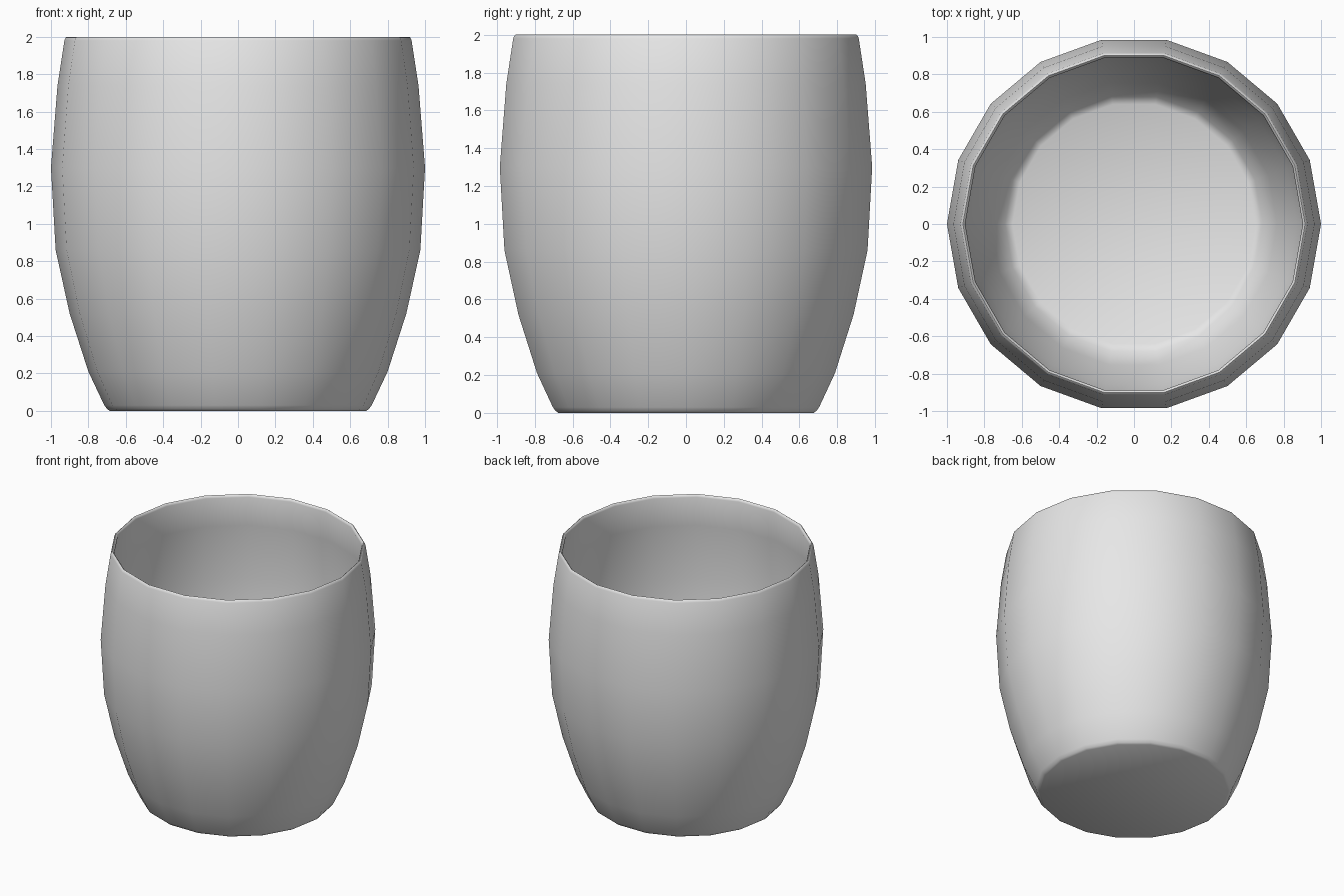
import bpy
import bmesh
import math

cube = bpy.data.objects.get("Cube")
if cube:
    bpy.data.objects.remove(cube, do_unlink=True)

SIDES = 18


def make_material(name, colour):
    mat = bpy.data.materials.new(name)
    mat.use_nodes = True
    mat.diffuse_color = colour
    mat.node_tree.nodes["Principled BSDF"].inputs["Base Color"].default_value = colour
    return mat


def lathe(name, profile, mat):
    """Turn a (radius, height) profile around z and cap both ends."""
    bm = bmesh.new()
    rings = []
    for radius, height in profile:
        ring = []
        for i in range(SIDES):
            a = math.tau * i / SIDES
            ring.append(bm.verts.new((radius * math.cos(a), radius * math.sin(a), height)))
        rings.append(ring)
    for low, high in zip(rings, rings[1:]):
        for i in range(SIDES):
            j = (i + 1) % SIDES
            bm.faces.new((low[i], low[j], high[j], high[i]))
    bm.faces.new(rings[0][::-1])
    bm.faces.new(rings[-1])
    mesh = bpy.data.meshes.new(name)
    bm.to_mesh(mesh)
    bm.free()
    mesh.materials.append(mat)
    obj = bpy.data.objects.new(name, mesh)
    bpy.context.collection.objects.link(obj)
    return obj


# Outer wall from the foot up, over the bevelled rim, then down the inside to the floor
outer = [(0.685, 0.0), (0.70, 0.01), (0.715, 0.03), (0.80, 0.21), (0.90, 0.52),
         (0.975, 0.86), (1.0, 1.3), (0.965, 1.74), (0.928, 1.98)]
rim = [(0.922, 1.995), (0.915, 2.0), (0.908, 1.995), (0.902, 1.98)]
inner = [(0.935, 1.74), (0.965, 1.3), (0.94, 0.86), (0.87, 0.53),
         (0.765, 0.22), (0.69, 0.06), (0.65, 0.04)]

grey = make_material("plain grey", (0.8, 0.8, 0.8, 1.0))
cup = lathe("cup", outer + rim + inner, grey)

# Rounded shading over the whole body
bpy.ops.object.select_all(action="DESELECT")
cup.select_set(True)
bpy.context.view_layer.objects.active = cup
bpy.ops.object.shade_smooth_by_angle(angle=math.radians(60))
